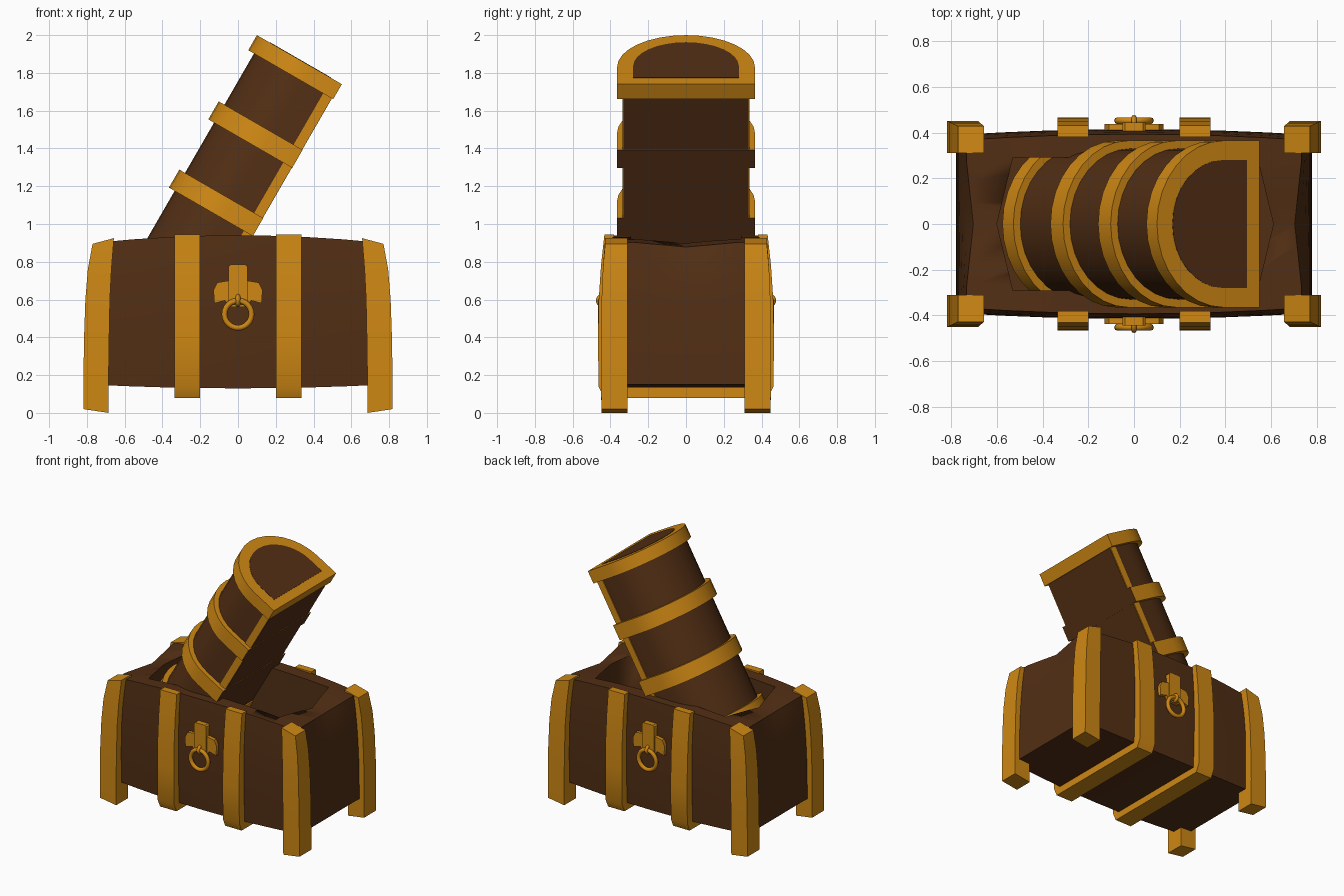
import bpy, bmesh, math
from mathutils import Vector

if "Cube" in bpy.data.objects:
    bpy.data.objects.remove(bpy.data.objects["Cube"])


def material(name, rgb):
    m = bpy.data.materials.new(name)
    m.diffuse_color = (*rgb, 1)
    m.use_nodes = True
    m.node_tree.nodes["Principled BSDF"].inputs["Base Color"].default_value = m.diffuse_color
    return m


WOOD = material("dark brown wood", (0.085, 0.028, 0.007))
GOLD = material("gold metal", (0.62, 0.245, 0.007))


def finish(name, bm, mats, angle=35):
    bmesh.ops.recalc_face_normals(bm, faces=bm.faces)
    me = bpy.data.meshes.new(name)
    bm.to_mesh(me)
    bm.free()
    for m in mats:
        me.materials.append(m)
    me.shade_smooth()
    me.set_sharp_from_angle(angle=math.radians(angle))
    ob = bpy.data.objects.new(name, me)
    bpy.context.collection.objects.link(ob)
    return ob


def loft(bm, loops):
    """Solid through a list of equal-length point loops."""
    rings = [[bm.verts.new(p) for p in lp] for lp in loops]
    n = len(rings[0])
    for a, b in zip(rings, rings[1:]):
        for i in range(n):
            j = (i + 1) % n
            bm.faces.new((a[i], a[j], b[j], b[i]))
    bm.faces.new(rings[0][::-1])
    bm.faces.new(rings[-1])


def solid(name, loops, mats, angle=35):
    bm = bmesh.new()
    loft(bm, loops)
    return finish(name, bm, mats, angle)


# ---------- chest body: bulging box with an opening cut in the top ----------
bm = bmesh.new()
bmesh.ops.create_cube(bm, size=2)
bmesh.ops.subdivide_edges(bm, edges=bm.edges[:], cuts=7, use_grid_fill=True)
for v in bm.verts:
    a, b, c = v.co
    h = (c + 1) / 2
    x = a * (0.778 - 0.045 * h ** 2.5)
    y = b * (0.415 - 0.025 * a * a - 0.022 * max(0, c) ** 2 - 0.01 * min(0, c) ** 2)
    top = 0.94 - 0.037 * a * a
    dip = max(0, 1 - abs(b) / 0.75) * a ** 4 * h ** 6
    bottom = 0.13 + 0.02 * a * a
    v.co = (x - math.copysign(0.03 * dip, a), y, bottom + (top - bottom) * h - 0.025 * dip)
body = finish("chest_body", bm, [WOOD])

hole = [(-0.53, -0.29), (0.54, -0.29), (0.61, 0), (0.54, 0.29), (-0.53, 0.29), (-0.60, 0)]
cutter = solid("opening_cutter", [[(x, y, z) for x, y in hole] for z in (0.4, 1.2)], [WOOD])
cutter.hide_render = True
mod = body.modifiers.new("opening", 'BOOLEAN')
mod.operation = 'DIFFERENCE'
mod.solver = 'EXACT'
mod.object = cutter
bpy.context.view_layer.objects.active = body
bpy.ops.object.modifier_apply(modifier="opening")
bpy.data.objects.remove(cutter)

# ---------- corner legs: (z, inner x, outer x, outer y) ----------
LEG = [(0.0, 0.685, 0.818, 0.448), (0.2, 0.685, 0.818, 0.45), (0.4, 0.682, 0.815, 0.45),
       (0.6, 0.678, 0.808, 0.447), (0.76, 0.67, 0.795, 0.44), (0.91, 0.657, 0.77, 0.428)]
for sx, ex in ((-1, "left"), (1, "right")):
    for sy, ey in ((-1, "front"), (1, "back")):
        loops = []
        for k, (z, xi, xo, yo) in enumerate(LEG):
            # top and bottom slope slightly toward the outside
            t = 0.015 if k == len(LEG) - 1 else 0
            b = 0.02 if k == 0 else 0
            loops.append([(sx * xi, sy * 0.31, z + t), (sx * xo, sy * 0.31, z - t + b),
                          (sx * xo, sy * yo, z - t + b), (sx * xi, sy * yo, z + t)])
        solid(f"{ey}_{ex}_leg", loops, [GOLD])

# ---------- straps running under the chest ----------
OUT = [(0.432, 0.945), (0.45, 0.78), (0.462, 0.6), (0.466, 0.4), (0.463, 0.14), (0.435, 0.08)]
INN = [(0.385, 0.14), (0.39, 0.4), (0.39, 0.7), (0.38, 0.945)]
half = OUT + [(-y, z) for y, z in OUT[::-1]]
inner = [(-y, z) for y, z in INN[::-1]] + INN
for s, side in ((-1, "left"), (1, "right")):
    solid(f"{side}_strap", [[(s * x, y, z) for y, z in half + inner] for x in (0.2, 0.335)], [GOLD])

# ---------- clasp with hanging ring, front and back ----------
WING = [(0.05, 0.70), (0.11, 0.69), (0.13, 0.65), (0.125, 0.58), (0.07, 0.595), (0.04, 0.56)]
STEM = [(0.05, 0.57), (0.05, 0.775), (0.04, 0.785)]


def both(pts):
    return pts + [(-x, z) for x, z in pts[::-1]]


for s, side in ((-1, "front"), (1, "back")):
    solid(f"{side}_clasp_plate", [[(x, s * y, z) for x, z in both(WING)] for y in (0.39, 0.437)], [GOLD])
    solid(f"{side}_clasp_stem", [[(x, s * y, z) for x, z in both(STEM)] for y in (0.38, 0.445)], [GOLD])
    for part, loc, rot, R, r in (
            ("ring", (0, s * 0.452, 0.522), (math.pi / 2, 0, 0), 0.072, 0.015),
            ("staple", (0, s * 0.443, 0.595), (0, math.pi / 2, 0), 0.022, 0.012)):
        bpy.ops.mesh.primitive_torus_add(location=loc, rotation=rot, major_radius=R, minor_radius=r,
                                         major_segments=24, minor_segments=8)
        ob = bpy.context.object
        ob.name = f"{side}_clasp_{part}"
        ob.data.materials.append(GOLD)
        ob.data.shade_smooth()

# ---------- lid: D-section leaning 30 degrees, standing in the opening ----------
C, S = math.cos(math.pi / 6), 0.5
FLAT = Vector((C, 0, -S))   # direction the flat side faces


def lid_point(s, y, t):
    return (S * t + C * s, y, C * t - S * s)


def d_loop(w, back, flat, straight, t, n=16):
    mid = flat - straight
    pts = [(flat, -w), (flat, w)]
    for i in range(n + 1):
        a = math.pi * i / n
        pts.append((mid - (mid - back) * math.sin(a), w * math.cos(a)))
    return [lid_point(s, y, t) for s, y in pts]


def d_part(name, w, back, flat, straight, t0, t1, mats):
    return solid(name, [d_loop(w, back, flat, straight, t) for t in (t0, t1)], mats)


d_part("lid_body", 0.33, -0.878, -0.402, 0.17, 0.44, 1.77, [WOOD])
for name, t0, t1, flat in (("lid_bottom_band", 0.43, 0.525, -0.394),
                           ("lid_lower_band", 0.85, 0.96, -0.40),
                           ("lid_upper_band", 1.267, 1.377, -0.40),
                           ("lid_top_band", 1.69, 1.782, -0.394)):
    ob = d_part(name, 0.365, -0.913, flat, 0.18, t0, t1, [GOLD, WOOD])
    if flat < -0.395:   # middle bands are wood on the flat side
        for p in ob.data.polygons:
            p.material_index = int(p.normal.dot(FLAT) > 0.9)

# brown panels on the two lid ends
d_part("lid_top_panel", 0.28, -0.835, -0.46, 0.12, 1.777, 1.784, [WOOD])
d_part("lid_bottom_panel", 0.28, -0.835, -0.46, 0.12, 0.428, 0.435, [WOOD])

# gold edging along the sides beside the flat face
for s, side in ((-1, "front"), (1, "back")):
    rail = [(-0.455, 0.32), (-0.404, 0.32), (-0.404, 0.336), (-0.455, 0.336)]
    solid(f"lid_{side}_edging", [[lid_point(a, s * y, t) for a, y in rail] for t in (0.5, 1.72)], [GOLD])
